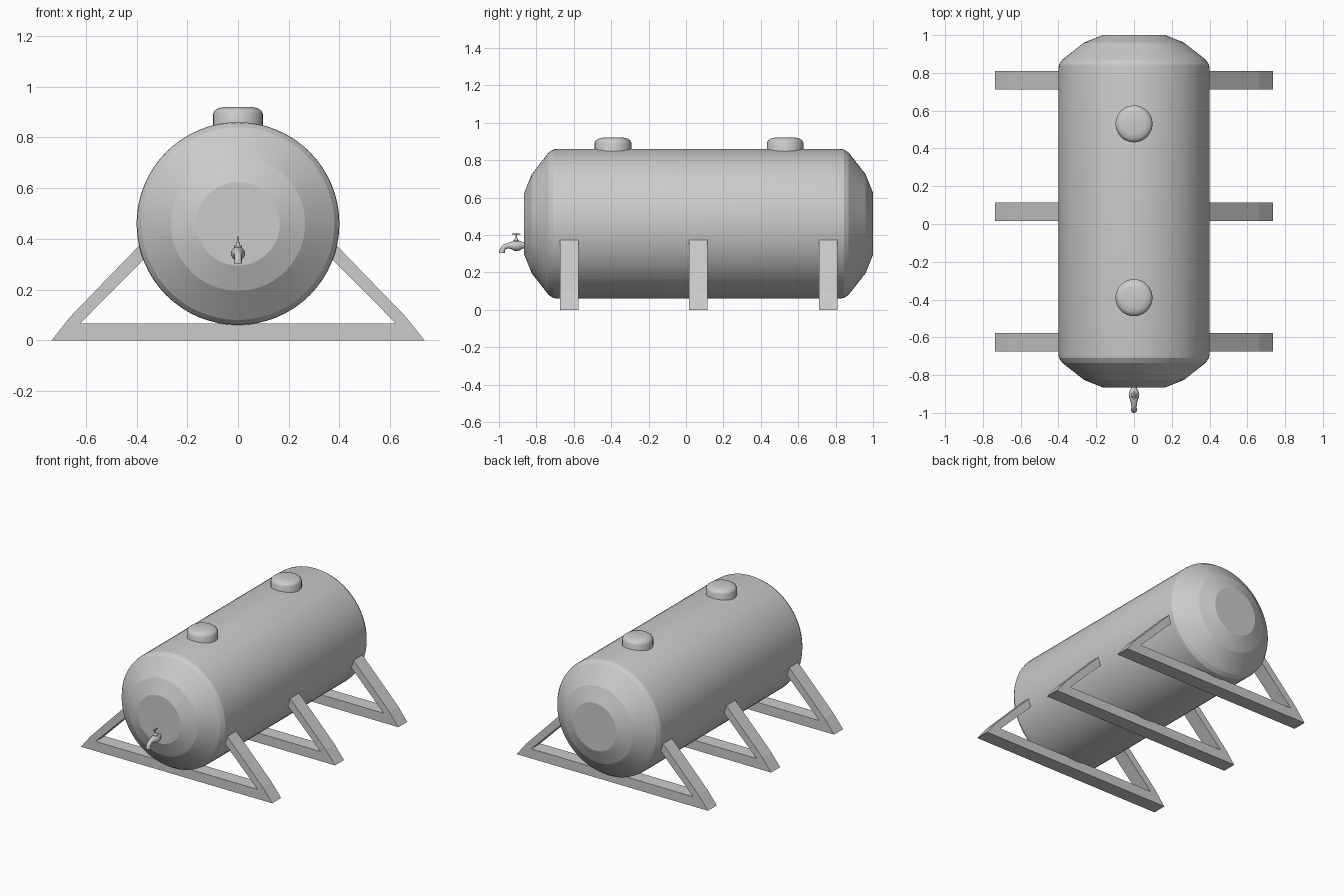
import bpy, bmesh, math
from mathutils import Vector, Matrix

if "Cube" in bpy.data.objects:
    bpy.data.objects.remove(bpy.data.objects["Cube"])


def finish(bm, name, smooth=None):
    bmesh.ops.recalc_face_normals(bm, faces=bm.faces)
    me = bpy.data.meshes.new(name)
    bm.to_mesh(me)
    bm.free()
    ob = bpy.data.objects.new(name, me)
    bpy.context.collection.objects.link(ob)
    if smooth:
        bpy.ops.object.select_all(action='DESELECT')
        ob.select_set(True)
        bpy.context.view_layer.objects.active = ob
        bpy.ops.object.shade_smooth_by_angle(angle=math.radians(smooth))
    return ob


def tube(name, rings, seg, smooth=None):
    """Closed tube in the x = 0 plane; rings are (y, z, radius, tilt from +y in degrees)."""
    bm = bmesh.new()
    loops = []
    for y, z, r, tilt in rings:
        t = math.radians(tilt)
        up = Vector((0, -math.sin(t), math.cos(t)))
        loops.append([bm.verts.new(Vector((0, y, z)) + r * (
            Vector((math.cos(a), 0, 0)) + up * math.sin(a)))
            for a in (2 * math.pi * i / seg for i in range(seg))])
    for a, b in zip(loops, loops[1:]):
        for i in range(seg):
            j = (i + 1) % seg
            bm.faces.new((a[i], a[j], b[j], b[i]))
    bm.faces.new(loops[0])
    bm.faces.new(loops[-1])
    return finish(bm, name, smooth)


def prism(name, outline, y0, y1):
    """Extrude an (x, z) outline along y."""
    bm = bmesh.new()
    face = bm.faces.new([bm.verts.new((x, y0, z)) for x, z in outline])
    ext = bmesh.ops.extrude_face_region(bm, geom=[face])
    bmesh.ops.translate(bm, vec=(0, y1 - y0, 0),
                        verts=[v for v in ext['geom'] if isinstance(v, bmesh.types.BMVert)])
    return finish(bm, name)


# Tank body with stepped domed ends
AXIS = 0.46
tank = [(-0.865, 0.165), (-0.825, 0.265), (-0.735, 0.38), (-0.71, 0.397), (-0.69, 0.4),
        (0.825, 0.4), (0.845, 0.397), (0.87, 0.38), (0.96, 0.265), (1.0, 0.165)]
tube("tank", [(y, AXIS, r, 0) for y, r in tank], 64, 12)

# Filler caps on top
for n, y in enumerate((-0.39, 0.53)):
    cap = [(0.80, 0.098), (0.893, 0.098), (0.905, 0.092), (0.914, 0.08), (0.92, 0.056)]
    tube(f"filler_cap_{n + 1}", [(y, z, r, 90) for z, r in cap], 32, 30)

# Triangular support frames: one open-topped outline each
half = [(0.735, 0.0), (0.662, 0.092), (0.385, 0.378), (0.345, 0.345), (0.622, 0.067)]
outline = half + [(-x, z) for x, z in reversed(half)]
for n, y in enumerate((-0.625, 0.065, 0.76)):
    prism(f"support_frame_{n + 1}", outline, y - 0.049, y + 0.049)

# Tap body and curved spout
tap = [(-0.85, 0.345, 0.015, 0), (-0.872, 0.345, 0.017, 0), (-0.885, 0.343, 0.024, 0),
       (-0.90, 0.342, 0.028, 0), (-0.918, 0.342, 0.027, 0), (-0.935, 0.343, 0.019, 4),
       (-0.955, 0.342, 0.015, 15), (-0.972, 0.335, 0.014, 40), (-0.982, 0.322, 0.014, 70),
       (-0.984, 0.312, 0.016, 90), (-0.984, 0.303, 0.016, 90)]
tube("tap_body", tap, 20, 40)

# Tap stem and handle
stem = [(0.35, 0.018), (0.371, 0.015), (0.376, 0.009), (0.385, 0.005), (0.41, 0.004)]
tube("tap_stem", [(-0.908, z, r, 90) for z, r in stem], 16, 40)
bm = bmesh.new()
bmesh.ops.create_cube(bm, size=1, matrix=Matrix.Translation((0, -0.908, 0.405))
                      @ Matrix.Diagonal((0.008, 0.044, 0.008, 1)))
bmesh.ops.bevel(bm, geom=bm.edges[:], offset=0.002, segments=2, affect='EDGES')
finish(bm, "tap_handle", 40)
